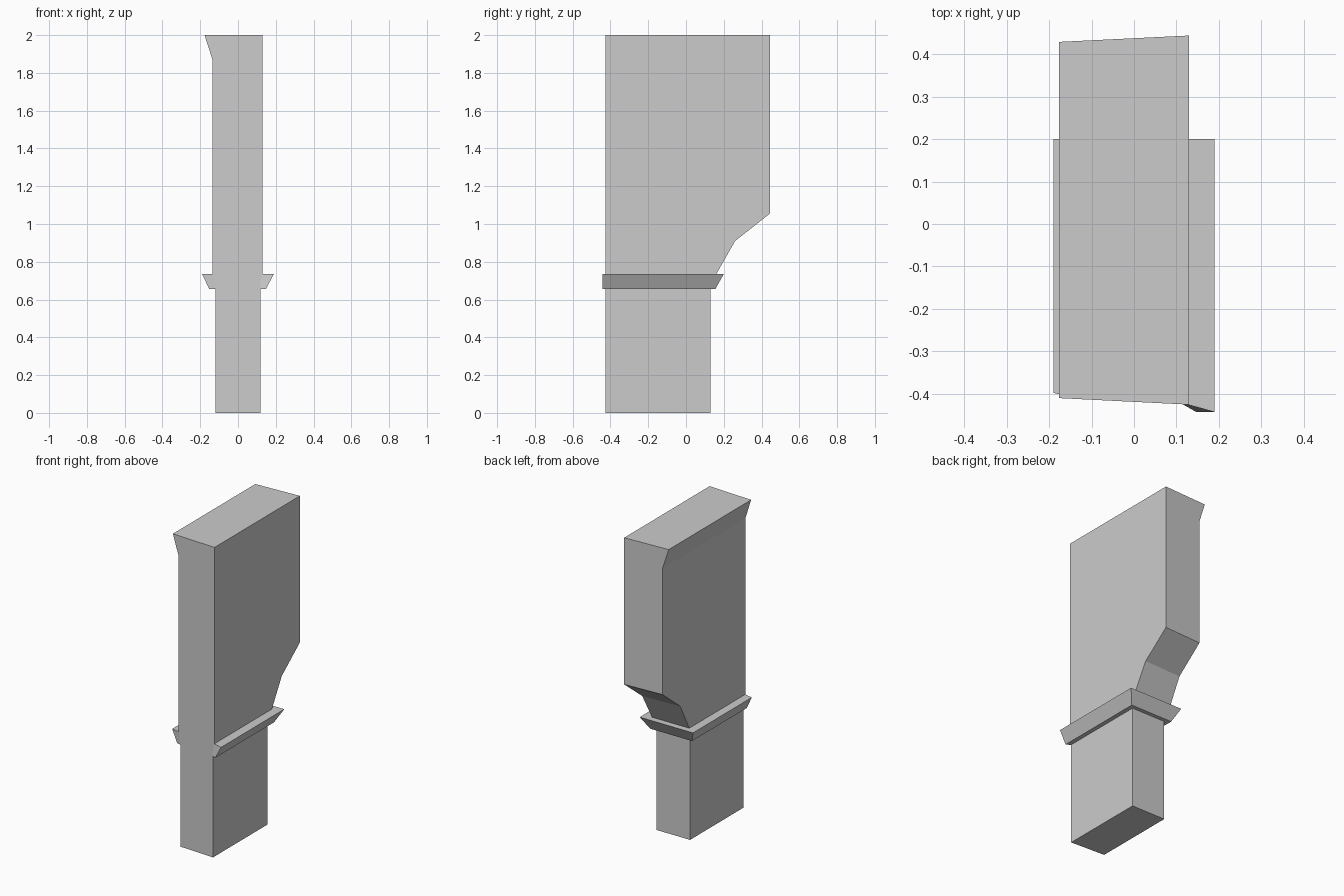
import bpy

if "Cube" in bpy.data.objects:
    bpy.data.objects.remove(bpy.data.objects["Cube"])


def loft(name, rings):
    """Join equal-sized rings of points with quads and cap both ends."""
    n = len(rings[0])
    verts = [p for ring in rings for p in ring]
    faces = [tuple(range(n - 1, -1, -1)),
             tuple(range(len(verts) - n, len(verts)))]
    for r in range(len(rings) - 1):
        for i in range(n):
            j = (i + 1) % n
            faces.append((r * n + i, r * n + j, (r + 1) * n + j, (r + 1) * n + i))
    mesh = bpy.data.meshes.new(name)
    mesh.from_pydata(verts, [], faces)
    mesh.update()
    obj = bpy.data.objects.new(name, mesh)
    bpy.context.collection.objects.link(obj)
    bpy.context.view_layer.objects.active = obj
    # consistent outward normals
    bpy.ops.object.mode_set(mode='EDIT')
    bpy.ops.mesh.select_all(action='SELECT')
    bpy.ops.mesh.normals_make_consistent(inside=False)
    bpy.ops.object.mode_set(mode='OBJECT')
    return obj


def front_y(x):
    """The front face is slightly skewed across the width."""
    return -0.419 - 0.05 * x


# Pillar: z, left x, right x, back y, skew of the back face
stations = [
    (0.0, -0.12, 0.12, 0.13, 0.0),
    (0.655, -0.12, 0.12, 0.13, 0.0),
    (0.735, -0.135, 0.13, 0.16, 0.0),
    (0.91, -0.135, 0.13, 0.26, 0.01),
    (1.055, -0.135, 0.13, 0.444, 0.013),
    (1.87, -0.135, 0.13, 0.444, 0.013),
    (2.0, -0.177, 0.13, 0.444, 0.015),
]
loft("pillar", [[(xl, front_y(xl), z), (xr, front_y(xr), z),
                 (xr, yb, z), (xl, yb - skew, z)]
                for z, xl, xr, yb, skew in stations])

# Collar: bevelled moulding around three sides, open at the front
z0, z1 = 0.655, 0.735
collar = [
    [(-0.115, -0.412, z0), (-0.152, -0.403, z0), (-0.19, -0.398, z1), (-0.13, -0.411, z1)],
    [(-0.115, 0.125, z0), (-0.152, 0.155, z0), (-0.19, 0.20, z1), (-0.13, 0.155, z1)],
    [(0.115, 0.125, z0), (0.147, 0.155, z0), (0.19, 0.20, z1), (0.125, 0.155, z1)],
    [(0.115, -0.425, z0), (0.147, -0.443, z0), (0.19, -0.443, z1), (0.125, -0.425, z1)],
]
loft("collar", collar)
